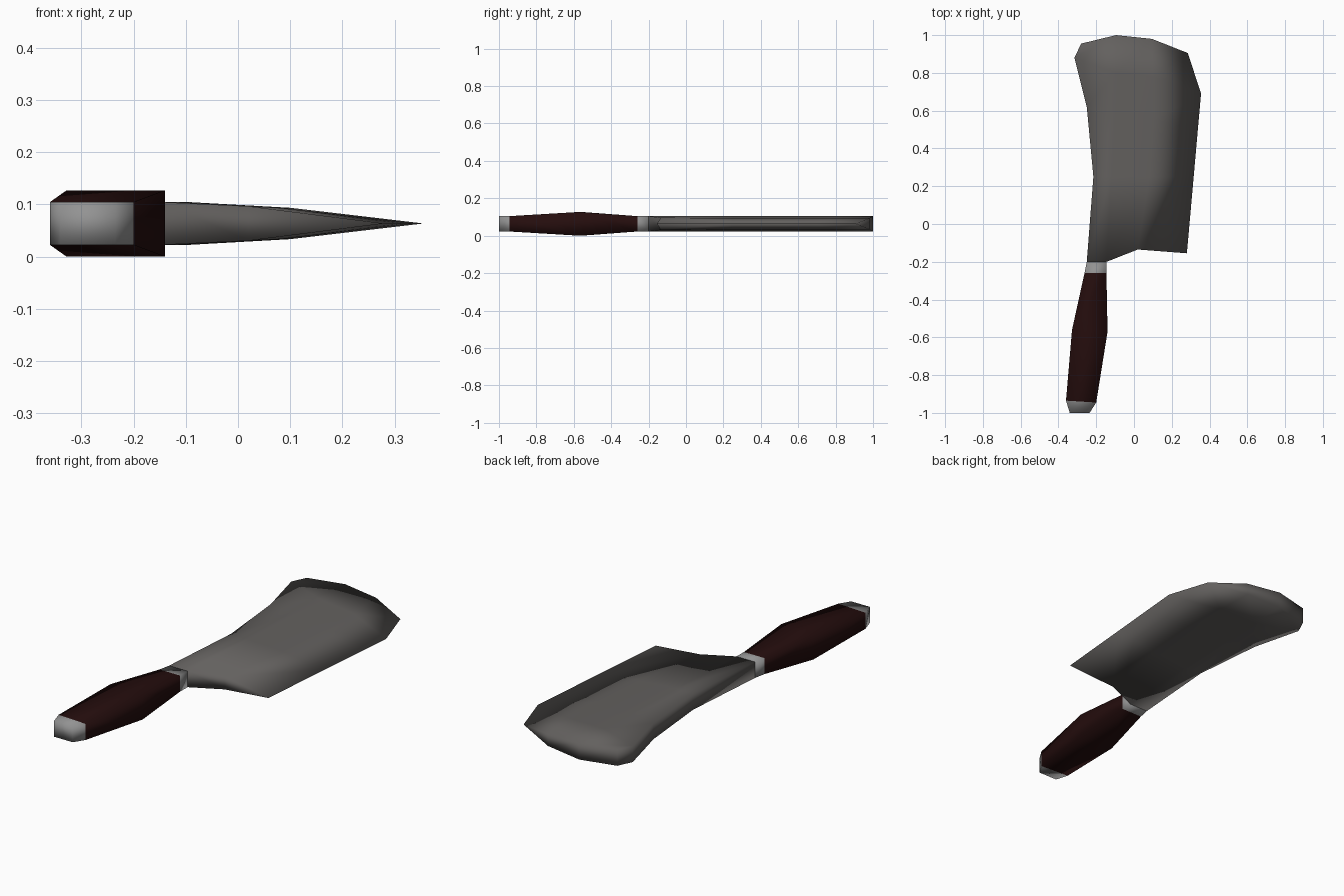
import bpy, bmesh

if "Cube" in bpy.data.objects:
    bpy.data.objects.remove(bpy.data.objects["Cube"])

ZC = 0.0635  # mid-plane height of the knife


def material(name, rgb):
    m = bpy.data.materials.new(name)
    m.diffuse_color = (*rgb, 1)
    m.use_nodes = True
    m.node_tree.nodes["Principled BSDF"].inputs["Base Color"].default_value = m.diffuse_color
    return m


steel = material("dark steel", (0.125, 0.118, 0.113))
bright = material("bright steel", (0.29, 0.29, 0.29))
wood = material("dark red wood", (0.018, 0.004, 0.004))


def slab(name, rows, mats, row_mat=lambda i: 0):
    """Closed slab: rows of (x, y, half thickness), mirrored about the mid-plane."""
    bm = bmesh.new()
    top = [[bm.verts.new((x, y, ZC + h)) for x, y, h in r] for r in rows]
    bot = [[bm.verts.new((x, y, ZC - h)) if h else top[i][j]
            for j, (x, y, h) in enumerate(r)] for i, r in enumerate(rows)]

    def face(vs, i):
        vs = list(dict.fromkeys(vs))
        if len(vs) > 2:
            bm.faces.new(vs).material_index = row_mat(i)

    n, w = len(rows), len(rows[0])
    for i in range(n - 1):
        for j in range(w - 1):
            for g in (top, bot):
                face([g[i][j], g[i][j + 1], g[i + 1][j + 1], g[i + 1][j]], i)
        for j in (0, w - 1):
            face([top[i][j], top[i + 1][j], bot[i + 1][j], bot[i][j]], i)
    for i in (0, n - 1):
        for j in range(w - 1):
            face([top[i][j], top[i][j + 1], bot[i][j + 1], bot[i][j]], min(i, n - 2))
    bmesh.ops.recalc_face_normals(bm, faces=bm.faces)
    for f in bm.faces:
        f.smooth = True
    me = bpy.data.meshes.new(name)
    bm.to_mesh(me)
    bm.free()
    for m in mats:
        me.materials.append(m)
    ob = bpy.data.objects.new(name, me)
    bpy.context.collection.objects.link(ob)
    return ob


# Blade: each row runs spine, ridge, bevel start, cutting edge
T, B = 0.041, 0.03
slab("blade", [
    [(-0.25, -0.20, T), (-0.145, -0.20, T), (0.02, -0.135, 0.033), (0.28, -0.155, 0)],
    [(-0.215, 0.25, T), (-0.12, 0.25, T), (0.08, 0.25, B), (0.316, 0.25, 0)],
    [(-0.25, 0.62, T), (-0.105, 0.60, T), (0.10, 0.55, B), (0.338, 0.50, 0)],
    [(-0.315, 0.88, T), (-0.095, 0.80, T), (0.10, 0.78, B), (0.355, 0.69, 0)],
    [(-0.28, 0.955, T), (-0.095, 1.0, T), (0.095, 0.98, B), (0.285, 0.905, 0)],
], [steel])

# Handle: pommel cap, swelling wooden grip, ferrule
slab("handle", [
    [(-0.34, -1.0, T), (-0.235, -1.0, T)],
    [(-0.36, -0.935, T), (-0.20, -0.945, T)],
    [(-0.328, -0.56, ZC), (-0.14, -0.57, ZC)],
    [(-0.262, -0.26, T), (-0.146, -0.26, T)],
    [(-0.25, -0.20, T), (-0.145, -0.20, T)],
], [wood, bright], lambda i: 1 if i in (0, 3) else 0)
